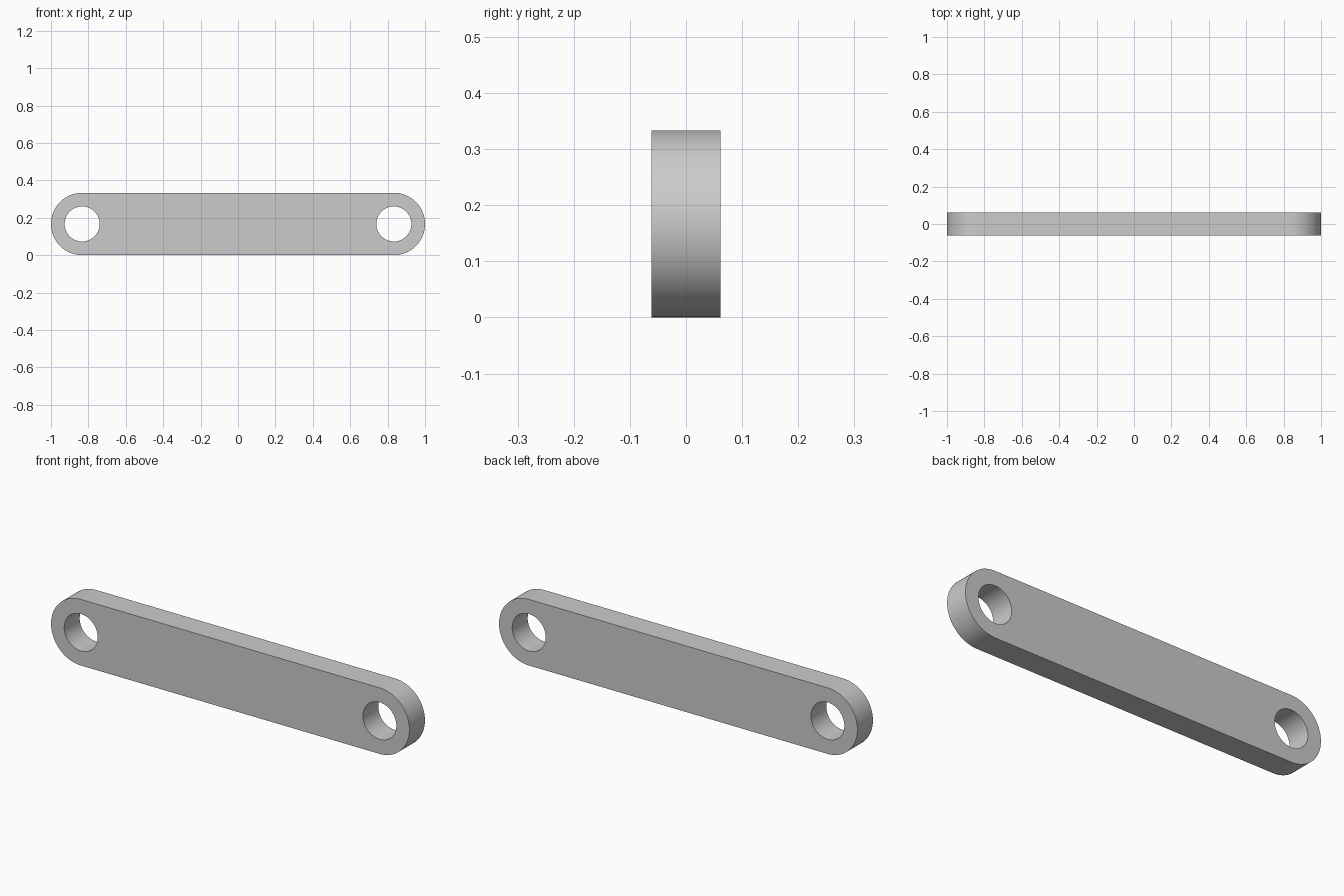
import bpy, bmesh
from math import pi, cos, sin

if "Cube" in bpy.data.objects:
    bpy.data.objects.remove(bpy.data.objects["Cube"])

R = 1 / 6             # end radius, half the bar height
CX = 1 - R            # hole centre distance from the middle
HOLE_R = 0.0935
HALF_T = 0.0617       # half thickness
N = 64                # segments per full circle


def arc(cx, radius, start, sweep, steps):
    return [(cx + radius * cos(start + sweep * i / N),
             R + radius * sin(start + sweep * i / N)) for i in range(steps)]


def add_loop(bm, points):
    verts = [bm.verts.new((x, -HALF_T, z)) for x, z in points]
    return [bm.edges.new((verts[i - 1], v)) for i, v in enumerate(verts)]


bm = bmesh.new()

# Rounded outline and the two pin holes
edges = add_loop(bm, arc(CX, R, -pi / 2, pi, N + 1) + arc(-CX, R, pi / 2, pi, N + 1))
for side in (-1, 1):
    edges += add_loop(bm, arc(side * CX, HOLE_R, 0, 2 * pi, N))

# Fill the profile and extrude it through the thickness
bmesh.ops.triangle_fill(bm, edges=edges, use_beauty=True, normal=(0, -1, 0))
out = bmesh.ops.extrude_face_region(bm, geom=bm.faces[:], use_keep_orig=True)
top = [g for g in out["geom"] if isinstance(g, bmesh.types.BMVert)]
bmesh.ops.translate(bm, verts=top, vec=(0, 2 * HALF_T, 0))
bmesh.ops.recalc_face_normals(bm, faces=bm.faces[:])

mesh = bpy.data.meshes.new("link_bar")
bm.to_mesh(mesh)
bm.free()
link_bar = bpy.data.objects.new("link_bar", mesh)
bpy.context.collection.objects.link(link_bar)

# Smooth round walls, crisp rims
bpy.context.view_layer.objects.active = link_bar
link_bar.select_set(True)
bpy.ops.object.shade_smooth_by_angle(angle=pi / 6)
